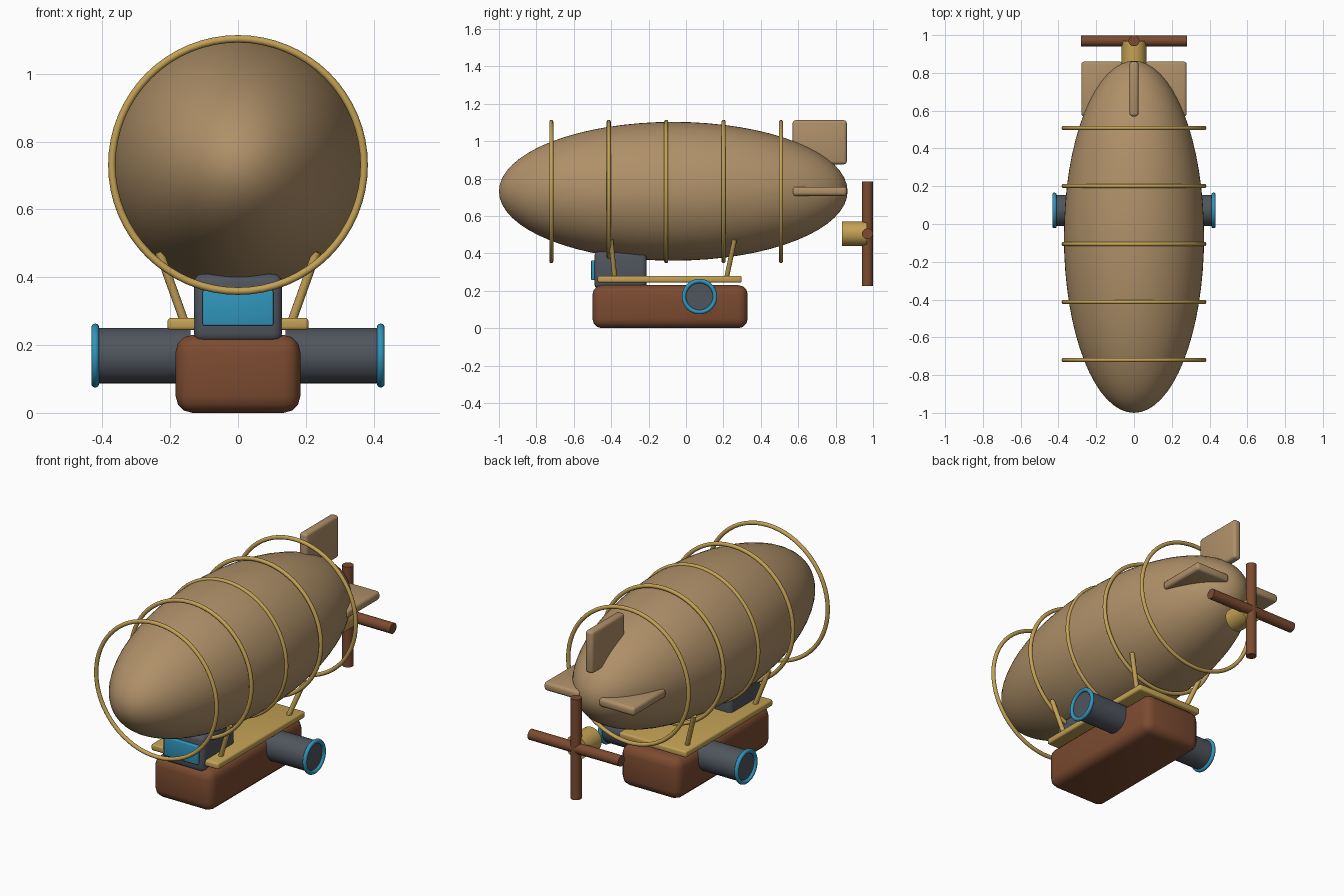
import bpy, math
from mathutils import Vector

if "Cube" in bpy.data.objects:
    bpy.data.objects.remove(bpy.data.objects["Cube"])


def mat(name, rgb):
    m = bpy.data.materials.new(name)
    m.diffuse_color = (*rgb, 1)
    m.use_nodes = True
    m.node_tree.nodes["Principled BSDF"].inputs["Base Color"].default_value = m.diffuse_color
    return m


CANVAS = mat("canvas", (0.43, 0.28, 0.14))
BRASS = mat("brass", (0.55, 0.36, 0.09))
WOOD = mat("wood", (0.20, 0.07, 0.03))
STEEL = mat("steel", (0.08, 0.09, 0.11))
BLUE = mat("blue", (0.03, 0.30, 0.50))


def finish(name, material):
    o = bpy.context.object
    o.name = name
    o.data.materials.append(material)
    bpy.ops.object.shade_smooth_by_angle(angle=math.radians(40))
    return o


def box(name, lo, hi, bevel, material, segments=3):
    lo, hi = Vector(lo), Vector(hi)
    bpy.ops.mesh.primitive_cube_add(size=1, location=(lo + hi) / 2)
    o = bpy.context.object
    o.scale = hi - lo
    bpy.ops.object.transform_apply(location=False, rotation=False, scale=True)
    b = o.modifiers.new("bevel", 'BEVEL')
    b.width, b.segments = bevel, segments
    bpy.ops.object.modifier_apply(modifier="bevel")
    return finish(name, material)


def rod(name, a, b, r, material, sides=32):
    a, b = Vector(a), Vector(b)
    bpy.ops.mesh.primitive_cylinder_add(
        vertices=sides, radius=r, depth=(b - a).length, location=(a + b) / 2,
        rotation=(b - a).to_track_quat('Z', 'Y').to_euler())
    return finish(name, material)


def ring(name, loc, rot, major, minor, material):
    bpy.ops.mesh.primitive_torus_add(
        location=loc, rotation=rot, major_radius=major, minor_radius=minor,
        major_segments=64, minor_segments=12)
    return finish(name, material)


# Gas envelope with nose and tail along y
bpy.ops.mesh.primitive_uv_sphere_add(segments=64, ring_count=32, radius=1,
                                     location=(0, -0.068, 0.732),
                                     rotation=(math.pi / 2, 0, 0))
bpy.context.object.scale = (0.371, 0.371, 0.932)
finish("envelope", CANVAS)

# Brass hoops
for i in range(5):
    ring(f"hoop_{i + 1}", (0, -0.72 + i * 0.307, 0.731), (math.pi / 2, 0, 0),
         0.372, 0.011, BRASS)

# Tail fins
box("top_fin", (-0.024, 0.57, 0.876), (0.024, 0.86, 1.112), 0.016, CANVAS)

# Gondola, deck and cabin
box("gondola", (-0.184, -0.5, 0), (0.184, 0.33, 0.23), 0.05, WOOD)
box("deck", (-0.208, -0.472, 0.244), (0.208, 0.298, 0.28), 0.01, BRASS)
box("cabin", (-0.13, -0.49, 0.21), (0.13, -0.21, 0.41), 0.025, STEEL)
box("cabin_window", (-0.104, -0.507, 0.257), (0.104, -0.48, 0.362), 0.005, BLUE)

# Paired parts: side fins, engines and struts
for side, s in (("left", -1), ("right", 1)):
    x0, x1 = sorted((s * 0.06, s * 0.279))
    box(f"{side}_fin", (x0, 0.57, 0.708), (x1, 0.86, 0.756), 0.016, CANVAS)
    rod(f"{side}_engine", (s * 0.14, 0.072, 0.169), (s * 0.42, 0.072, 0.169),
        0.082, STEEL)
    ring(f"{side}_engine_rim", (s * 0.421, 0.072, 0.169), (0, math.pi / 2, 0),
         0.083, 0.0115, BLUE)
    for end, y0, y1 in (("front", -0.38, -0.402), ("rear", 0.215, 0.26)):
        rod(f"{side}_{end}_strut", (s * 0.155, y0, 0.26),
            (s * 0.232, y1, 0.475), 0.013, BRASS, 16)

# Propeller
rod("propeller_hub", (0, 0.835, 0.505), (0, 0.968, 0.505), 0.065, BRASS)
rod("propeller_blade_horizontal", (-0.28, 0.97, 0.505), (0.28, 0.97, 0.505), 0.029, WOOD)
rod("propeller_blade_vertical", (0, 0.97, 0.225), (0, 0.97, 0.785), 0.029, WOOD)
